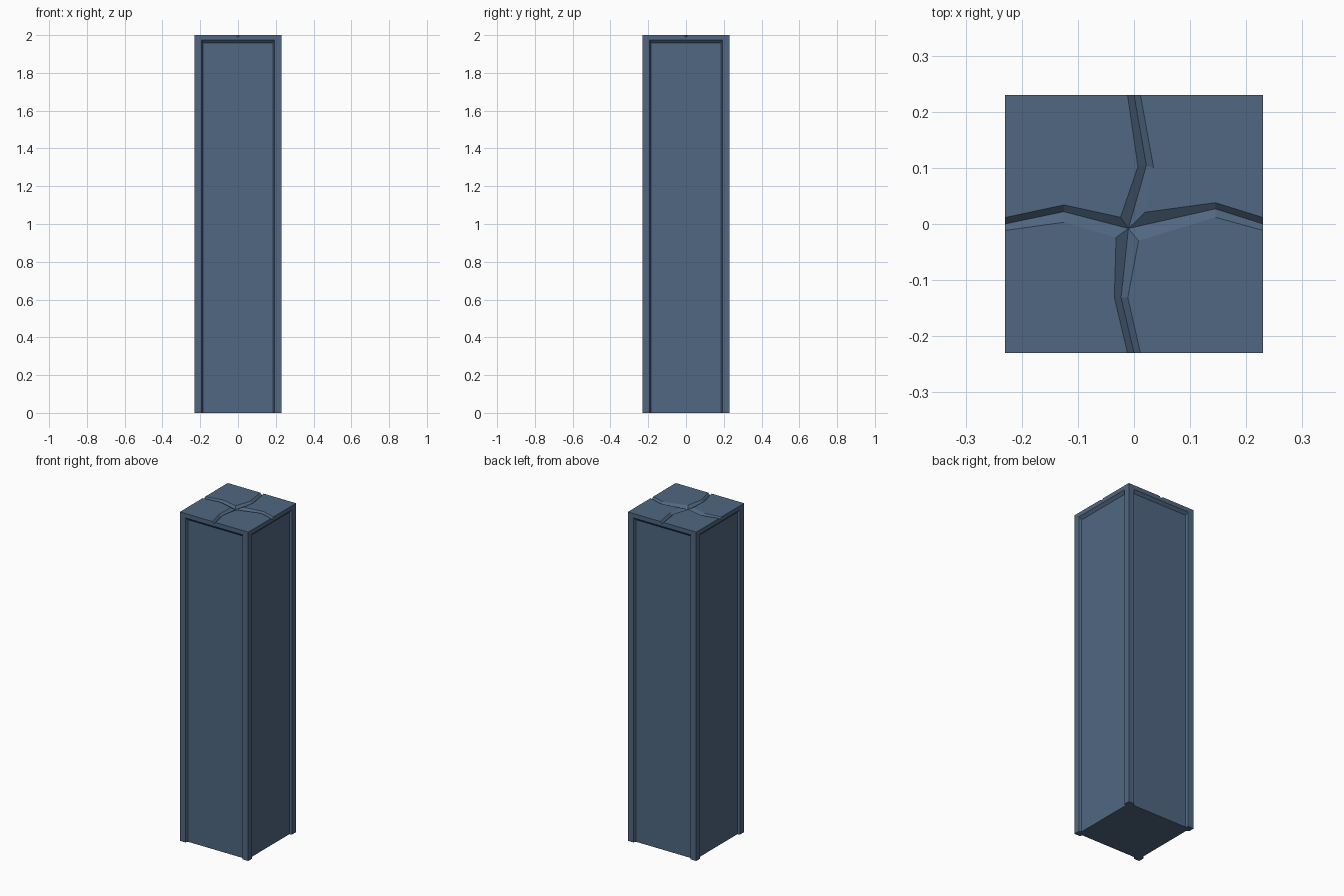
import bpy, bmesh, math
from mathutils import Vector, Matrix

if "Cube" in bpy.data.objects:
    bpy.data.objects.remove(bpy.data.objects["Cube"])

H, Z, D = 0.23, 2.0, 0.012       # half width, height, crack depth

mat = bpy.data.materials.new("slate_blue")
mat.diffuse_color = (0.08, 0.136, 0.22, 1)
mat.use_nodes = True
mat.node_tree.nodes["Principled BSDF"].inputs["Base Color"].default_value = mat.diffuse_color
bm = bmesh.new()


def face(pts):
    return bm.faces.new([bm.verts.new(p) for p in pts])


# Four sides: frame with a notched top edge, sloped rim and sunken panel, open at the foot
ox, oz, ix, iz, d, n = 0.192, 1.974, 0.186, 1.958, 0.015, 0.0115
for k in range(4):
    R = Matrix.Rotation(k * math.pi / 2, 3, 'Z')

    def side(pts):
        face([R @ Vector(p) for p in pts])

    outer = [(-ox, -H, 0), (-ox, -H, oz), (ox, -H, oz), (ox, -H, 0)]
    inner = [(-ix, d - H, 0), (-ix, d - H, iz), (ix, d - H, iz), (ix, d - H, 0)]
    side([(-H, -H, 0)] + outer + [(H, -H, 0), (H, -H, Z), (n, -H, Z),
                                  (0, -H, Z - D), (-n, -H, Z), (-H, -H, Z)])
    for i in range(3):
        side([outer[i], inner[i], inner[i + 1], outer[i + 1]])
    side(inner[::-1])
    # underside wedge
    side([(-H, -H, 0), outer[0], inner[0], inner[3], outer[3], (H, -H, 0), (0, 0, 0)])

# Cracked top: each arm has a right, centre and left point at its bend (seen from the middle)
centre = (-0.01, -0.008)
corners = [(0.008, -0.03), (0.02, 0.021), (-0.024, 0.012), (-0.032, -0.024)]   # SE NE NW SW
bends = [
    [(0.145, 0.012), (0.145, 0.027), (0.145, 0.038)],       # east
    [(0.035, 0.1), (0.022, 0.104), (0.007, 0.102)],         # north
    [(-0.125, 0.034), (-0.125, 0.022), (-0.125, 0.003)],    # west
    [(-0.035, -0.131), (-0.023, -0.131), (-0.011, -0.131)]  # south
]


def p3(p, low=False):
    return Vector((p[0], p[1], Z - D if low else Z))


ends = []
for k in range(4):
    R = Matrix.Rotation(k * math.pi / 2, 3, 'Z')
    ends.append([R @ Vector((H, s * n, 0)) for s in (-1, 0, 1)])
for k in range(4):
    j = (k + 1) % 4
    b, e = bends[k], ends[k]
    r, l = corners[k], corners[j]
    # groove slopes
    face([p3(r), p3(b[0]), p3(b[1], 1), p3(centre, 1)])
    face([p3(b[0]), p3(e[0]), p3(e[1], 1), p3(b[1], 1)])
    face([p3(centre, 1), p3(b[1], 1), p3(b[2]), p3(l)])
    face([p3(b[1], 1), p3(e[1], 1), p3(e[2]), p3(b[2])])
    # flat slab between this arm and the next
    c = Matrix.Rotation(k * math.pi / 2, 3, 'Z') @ Vector((H, H, 0))
    face([p3(l), p3(b[2]), p3(e[2]), p3(c), p3(ends[j][0]), p3(bends[j][0])])

bmesh.ops.remove_doubles(bm, verts=bm.verts, dist=0.0005)
bmesh.ops.recalc_face_normals(bm, faces=bm.faces)
me = bpy.data.meshes.new("stone_pillar")
bm.to_mesh(me)
bm.free()
me.materials.append(mat)
bpy.context.collection.objects.link(bpy.data.objects.new("stone_pillar", me))
